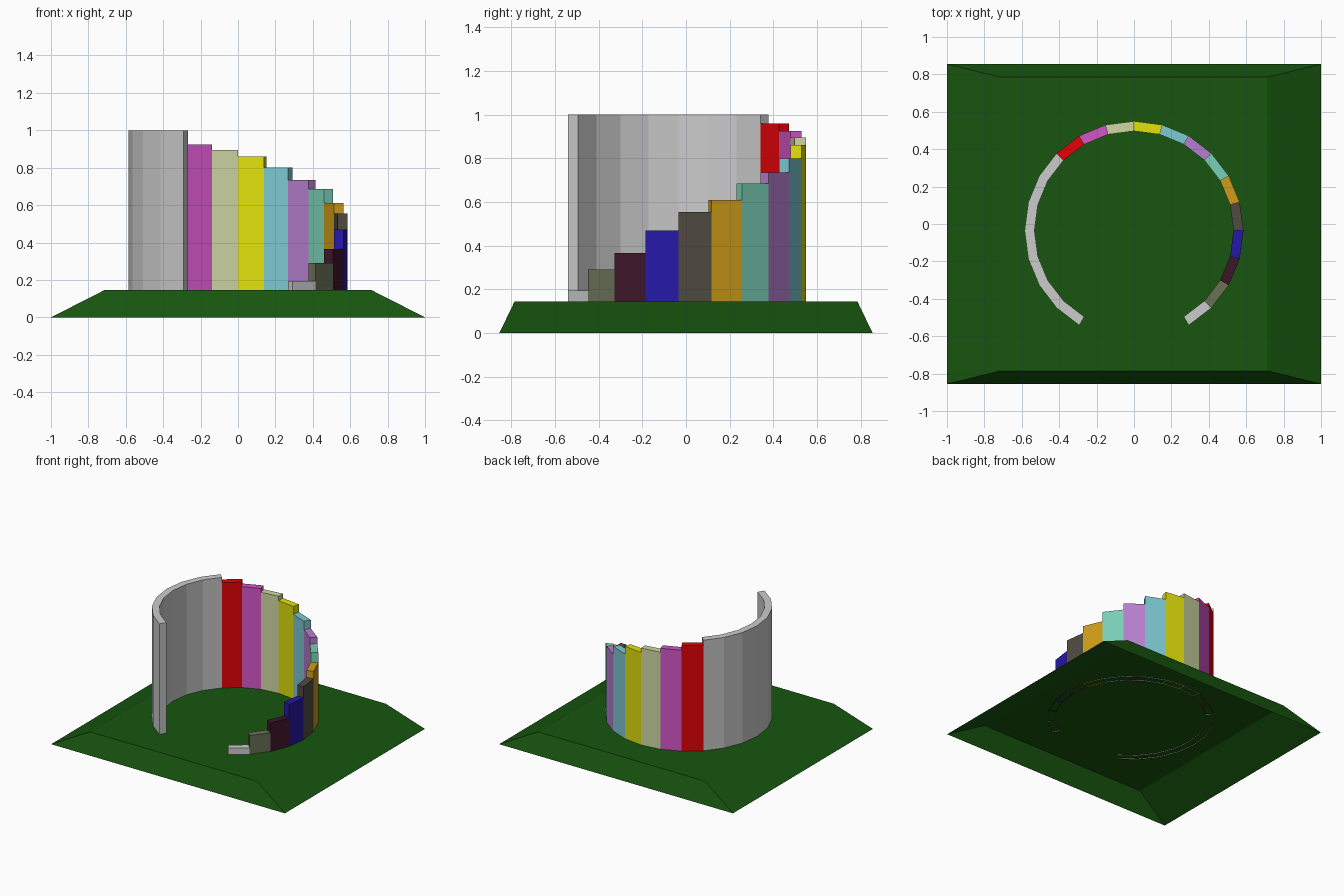
import bpy, bmesh
from math import sin, cos, radians

if "Cube" in bpy.data.objects:
    bpy.data.objects.remove(bpy.data.objects["Cube"])

CY, R_OUT, R_IN, Z0 = -0.035, 0.585, 0.532, 0.14


def make_obj(name, bm, rgb=None):
    bmesh.ops.recalc_face_normals(bm, faces=bm.faces)
    me = bpy.data.meshes.new(name)
    bm.to_mesh(me)
    bm.free()
    ob = bpy.data.objects.new(name, me)
    bpy.context.collection.objects.link(ob)
    if rgb:
        mat = bpy.data.materials.new(name + "_paint")
        mat.diffuse_color = [(c / 255) ** 2.2 for c in rgb] + [1]
        mat.use_nodes = True
        mat.node_tree.nodes["Principled BSDF"].inputs["Base Color"].default_value = mat.diffuse_color
        me.materials.append(mat)
    return ob


def wall(name, start, count, height, rgb=None):
    """Arc of 15-degree wall panels; angles run clockwise from the back."""
    bm = bmesh.new()
    rings = []
    for i in range(count + 1):
        a = radians(start + 15 * i)
        rings.append([bm.verts.new((r * sin(a), CY + r * cos(a), z))
                      for r, z in ((R_OUT, Z0), (R_OUT, height),
                                   (R_IN, height), (R_IN, Z0))])
    for p, q in zip(rings, rings[1:]):
        for k in range(3):  # outer, top, inner; underside open
            bm.faces.new((p[k], p[k + 1], q[k + 1], q[k]))
    bm.faces.new(rings[0])
    bm.faces.new(rings[-1][::-1])
    make_obj(name, bm, rgb)


# Sloped base, open underneath
bm = bmesh.new()
corners = ((-1, -1), (1, -1), (1, 1), (-1, 1))
low = [bm.verts.new((x, y * 0.855, 0)) for x, y in corners]
top = [bm.verts.new((x * 0.715, y * 0.785, 0.145)) for x, y in corners]
for i in range(4):
    j = (i + 1) % 4
    bm.faces.new((low[i], low[j], top[j], top[i]))
bm.faces.new(top)
make_obj("sloped_base", bm, (29, 86, 22))

# Tall grey curved wall
wall("tall_curved_wall", -150, 7, 1.0)

# Coloured panels stepping down clockwise
panels = [
    ("red", 0.96, (225, 10, 15)), ("magenta", 0.925, (208, 85, 195)),
    ("pale_green", 0.895, (205, 214, 162)), ("yellow", 0.86, (225, 225, 20)),
    ("sky_blue", 0.80, (125, 200, 210)), ("lilac", 0.735, (180, 125, 205)),
    ("mint", 0.685, (120, 205, 180)), ("amber", 0.61, (205, 155, 30)),
    ("brown", 0.555, (82, 76, 66)), ("navy", 0.47, (42, 30, 165)),
    ("maroon", 0.365, (64, 28, 46)), ("olive", 0.29, (105, 112, 86)),
    ("grey", 0.195, None),
]
for i, (name, h, rgb) in enumerate(panels):
    wall(name + "_step_panel", -45 + 15 * i, 1, h, rgb)
